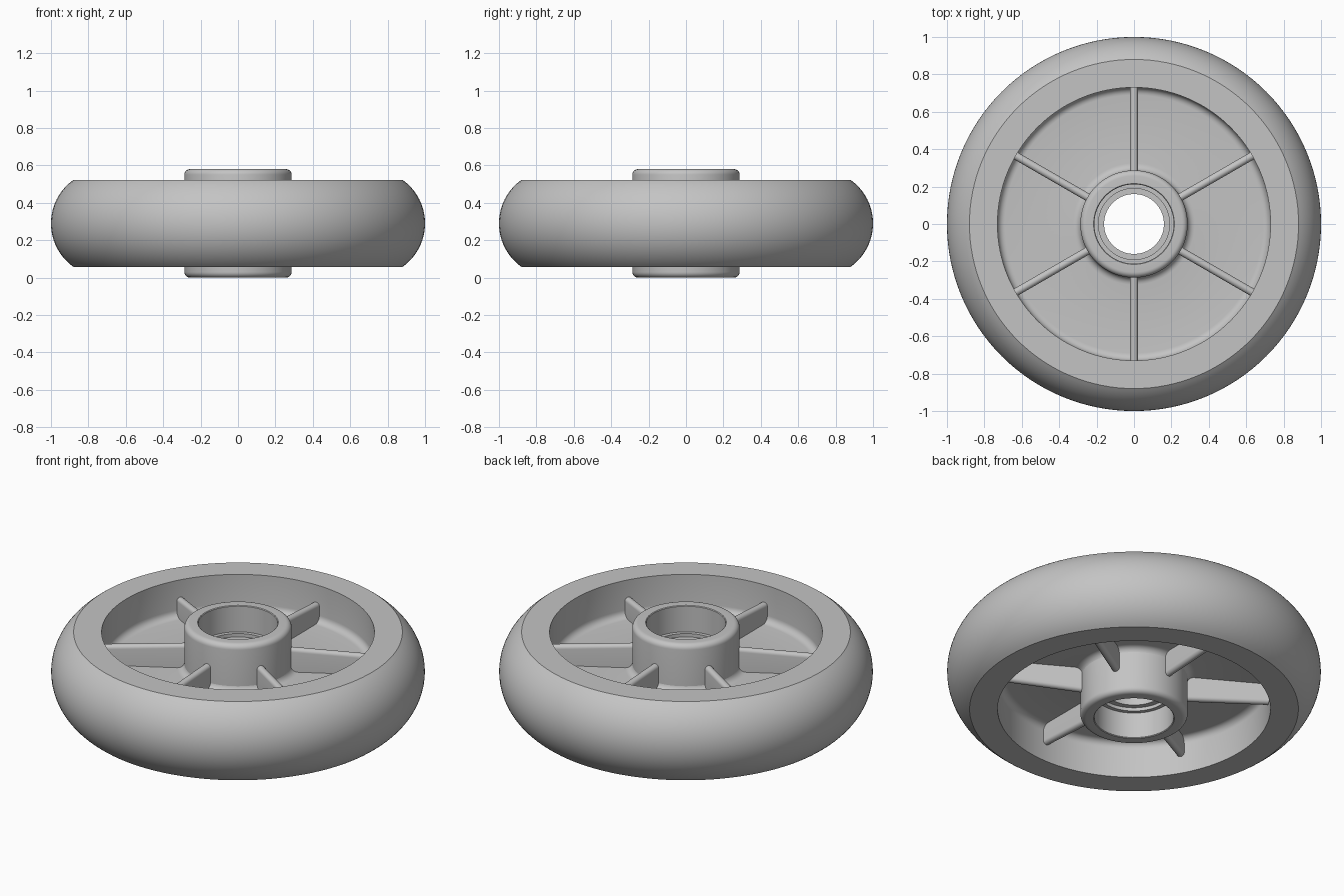
import bpy
import bmesh
import math
from mathutils import Matrix, Vector

MID = 0.29      # height of the wheel's middle plane
SEGMENTS = 128

cube = bpy.data.objects.get("Cube")
if cube:
    bpy.data.objects.remove(cube, do_unlink=True)

grey = bpy.data.materials.new("plain_grey")
grey.use_nodes = True
colour = (0.55, 0.55, 0.55, 1)
grey.diffuse_color = colour
grey.node_tree.nodes["Principled BSDF"].inputs["Base Color"].default_value = colour


def arc(cx, cy, radius, start, end, steps=6):
    """Points on a circular arc, angles in degrees."""
    angles = [math.radians(start + (end - start) * i / steps) for i in range(steps + 1)]
    return [(cx + radius * math.cos(a), cy + radius * math.sin(a)) for a in angles]


def mirrored(half):
    """Close an upper half profile with its reflection below the middle plane."""
    return half + [(r, -h) for r, h in reversed(half) if h > 1e-6]


def finish(name, bm):
    bmesh.ops.recalc_face_normals(bm, faces=bm.faces)
    mesh = bpy.data.meshes.new(name)
    bm.to_mesh(mesh)
    bm.free()
    mesh.materials.append(grey)
    obj = bpy.data.objects.new(name, mesh)
    bpy.context.collection.objects.link(obj)
    obj.location.z = MID
    bpy.ops.object.select_all(action='DESELECT')
    obj.select_set(True)
    bpy.context.view_layer.objects.active = obj
    bpy.ops.object.shade_smooth_by_angle(angle=math.radians(33))
    return obj


def revolve(name, profile):
    """Turn a closed (radius, height) profile about the z axis."""
    bm = bmesh.new()
    verts = [bm.verts.new((r, 0, h)) for r, h in profile]
    edges = [bm.edges.new((a, b)) for a, b in zip(verts, verts[1:] + verts[:1])]
    bmesh.ops.spin(bm, geom=verts + edges, cent=(0, 0, 0), axis=(0, 0, 1),
                   angle=math.tau, steps=SEGMENTS, use_duplicate=False)
    bmesh.ops.remove_doubles(bm, verts=bm.verts, dist=1e-5)
    return finish(name, bm)


# Tyre with its thin web, filleted into the hub and the rim wall
half_width, tread_radius = 0.2325, 0.285
tread_angle = math.degrees(math.asin(half_width / tread_radius))
tyre = [(0.27, 0.058)]
tyre += arc(0.325, 0.058, 0.04, 180, 270)
tyre += arc(0.69, 0.058, 0.04, -90, 0)
tyre += [(0.73, half_width)]
tyre += arc(1 - tread_radius, 0, tread_radius, tread_angle, 0, 14)
revolve("tyre_and_web", mirrored(tyre))

# Hub with rounded rims, stepped bearing seats and a through bore
hub = [(0.16, 0.115), (0.19, 0.115), (0.19, 0.135), (0.212, 0.135), (0.212, 0.286), (0.216, 0.29)]
hub += arc(0.257, 0.26, 0.03, 90, 0)
revolve("hub", mirrored(hub))

# Six ribs, round-edged above and below the web, a little taller at the hub
half_thick = 0.021


def rib_section(radius, half_height):
    top = arc(0, half_height - half_thick, half_thick, 0, 180, 10)
    bottom = arc(0, half_thick - half_height, half_thick, 180, 360, 10)
    return [Vector((radius, y, z)) for y, z in top + bottom]


for i in range(6):
    turn = Matrix.Rotation(math.radians(30 + 60 * i), 3, 'Z')
    bm = bmesh.new()
    inner, outer = [[bm.verts.new(turn @ p) for p in rib_section(r, h)]
                    for r, h in ((0.265, 0.157), (0.745, 0.130))]
    for j in range(len(inner)):
        bm.faces.new((inner[j - 1], inner[j], outer[j], outer[j - 1]))
    bm.faces.new(inner)
    bm.faces.new(outer)
    finish(f"rib_{i + 1}", bm)
